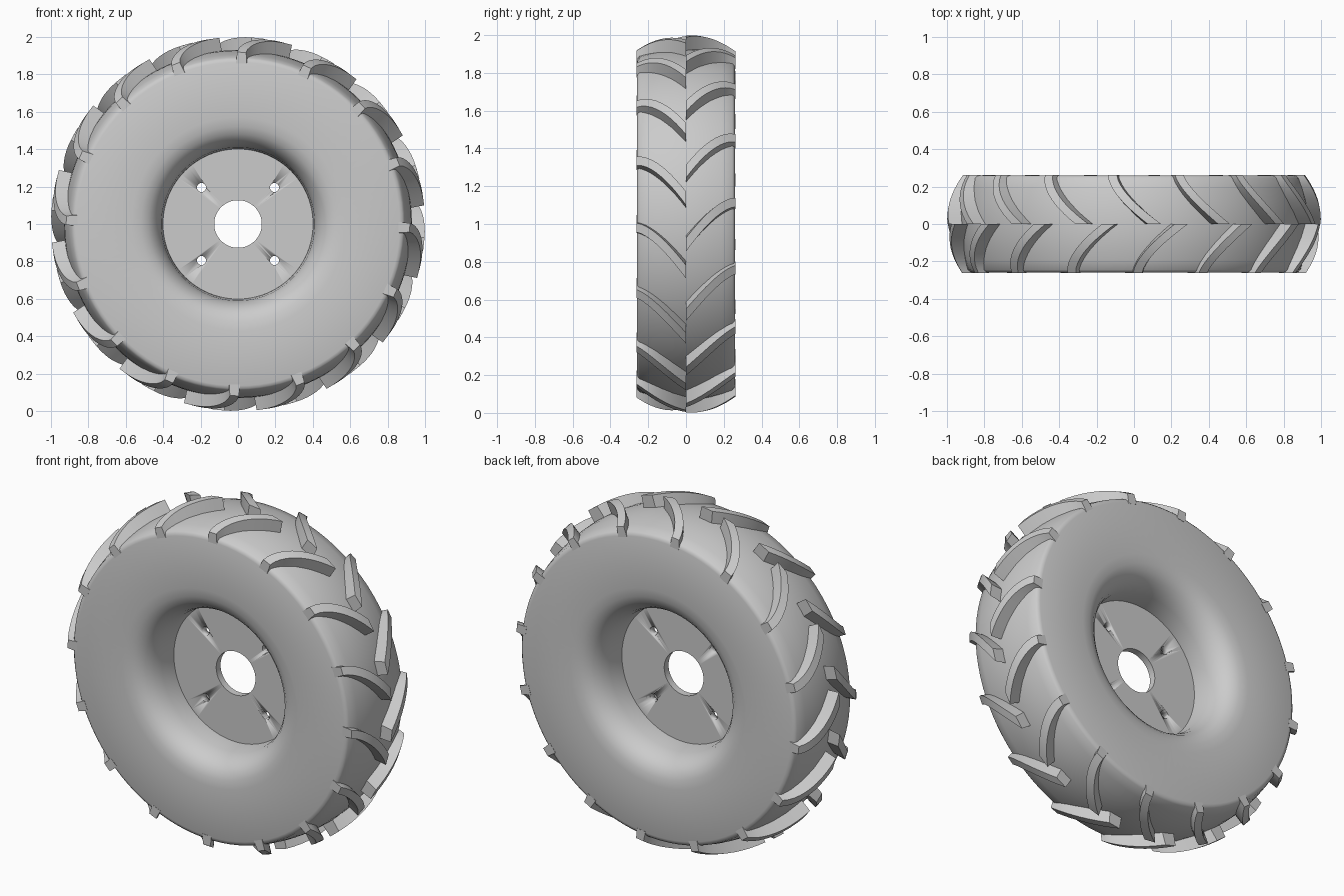
import bpy, bmesh, math
from mathutils import Matrix

cube = bpy.data.objects.get("Cube")
if cube:
    bpy.data.objects.remove(cube, do_unlink=True)

HALF = 0.26      # half width of the tyre
LUGS = 16        # tread bars on each side
AXLE = Matrix.Translation((0, 0, 1))

grey = bpy.data.materials.new("grey")
grey.use_nodes = True
colour = (0.6, 0.6, 0.6, 1)
grey.diffuse_color = colour
grey.node_tree.nodes["Principled BSDF"].inputs["Base Color"].default_value = colour


def finish(bm, name, angle=35):
    bmesh.ops.recalc_face_normals(bm, faces=bm.faces)
    mesh = bpy.data.meshes.new(name)
    bm.to_mesh(mesh)
    bm.free()
    mesh.materials.append(grey)
    obj = bpy.data.objects.new(name, mesh)
    bpy.context.collection.objects.link(obj)
    bpy.ops.object.select_all(action='DESELECT')
    obj.select_set(True)
    bpy.context.view_layer.objects.active = obj
    bpy.ops.object.shade_smooth_by_angle(angle=math.radians(angle))
    return obj


def polar(r, y, a):
    return (r * math.cos(a), y, 1 + r * math.sin(a))


def lathe(name, profile, steps=96):
    """Turn a closed (radius, y) profile around the axle."""
    bm = bmesh.new()
    rings = [[bm.verts.new(polar(r, y, math.tau * i / steps)) for r, y in profile]
             for i in range(steps)]
    n = len(profile)
    for i in range(steps):
        a, b = rings[i], rings[(i + 1) % steps]
        for j in range(n):
            k = (j + 1) % n
            bm.faces.new((a[j], a[k], b[k], b[j]))
    return finish(bm, name)


def carcass_radius(y):
    return 0.93 - 0.045 * (y / HALF) ** 2


def lug_radius(y):
    return 1.0 - 0.08 * (abs(y) / HALF) ** 2.2


# Tyre: dished sidewalls, rounded shoulders and a crowned tread
side = [(0.40, 0.0), (0.402, 0.04), (0.41, 0.12), (0.425, 0.17), (0.45, 0.21),
        (0.48, 0.237), (0.52, 0.253), (0.57, HALF), (0.865, HALF), (0.88, 0.255)]
crown = [(carcass_radius(y), y) for y in (0.245, 0.19, 0.13, 0.07)]
half = side + crown
mirrored = [(r, -y) for r, y in reversed(half[1:])]
lathe("tyre", half + [(0.93, 0)] + mirrored)

# Wheel disc with a centre bore
disc = lathe("wheel_disc", [(0.127, -0.02), (0.127, 0.02), (0.405, 0.02), (0.405, -0.02)])

# Four bolt holes cut through the disc
bm = bmesh.new()
for x in (-0.195, 0.195):
    for z in (-0.195, 0.195):
        place = AXLE @ Matrix.Translation((x, 0, z)) @ Matrix.Rotation(math.pi / 2, 4, 'X')
        bmesh.ops.create_cone(bm, cap_ends=True, segments=20, radius1=0.024,
                              radius2=0.024, depth=0.2, matrix=place)
cutter = finish(bm, "bolt_hole_cutter")
cut = disc.modifiers.new("bolt_holes", 'BOOLEAN')
cut.operation = 'DIFFERENCE'
cut.solver = 'EXACT'
cut.object = cutter
bpy.context.view_layer.objects.active = disc
bpy.ops.object.modifier_apply(modifier=cut.name)
bpy.data.objects.remove(cutter, do_unlink=True)


def add_lug(bm, sign, start, sections=10):
    """Loft one curved tread bar from the shoulder to the centre line."""
    rings = []
    for s in range(sections + 1):
        t = s / sections
        y = sign * (HALF + 0.002) * (1 - t)
        a = start - math.radians(13.5) * t ** 1.5
        low, top = carcass_radius(y) - 0.025, lug_radius(y)
        w_top = 0.024 + 0.012 * t
        w_low = w_top + 0.005
        rings.append([bm.verts.new(polar(r, y, a + w / r)) for r, w in
                      ((low, -w_low), (top, -w_top), (top, w_top), (low, w_low))])
    for a, b in zip(rings, rings[1:]):
        for j in range(4):
            k = (j + 1) % 4
            bm.faces.new((a[j], a[k], b[k], b[j]))
    bm.faces.new(rings[0])
    bm.faces.new(rings[-1])


# Staggered chevron tread
for name, sign, offset in (("front_tread", -1, -1.2), ("back_tread", 1, 7.2)):
    bm = bmesh.new()
    for i in range(LUGS):
        add_lug(bm, sign, math.radians(offset) + math.tau * i / LUGS)
    finish(bm, name, 30)
